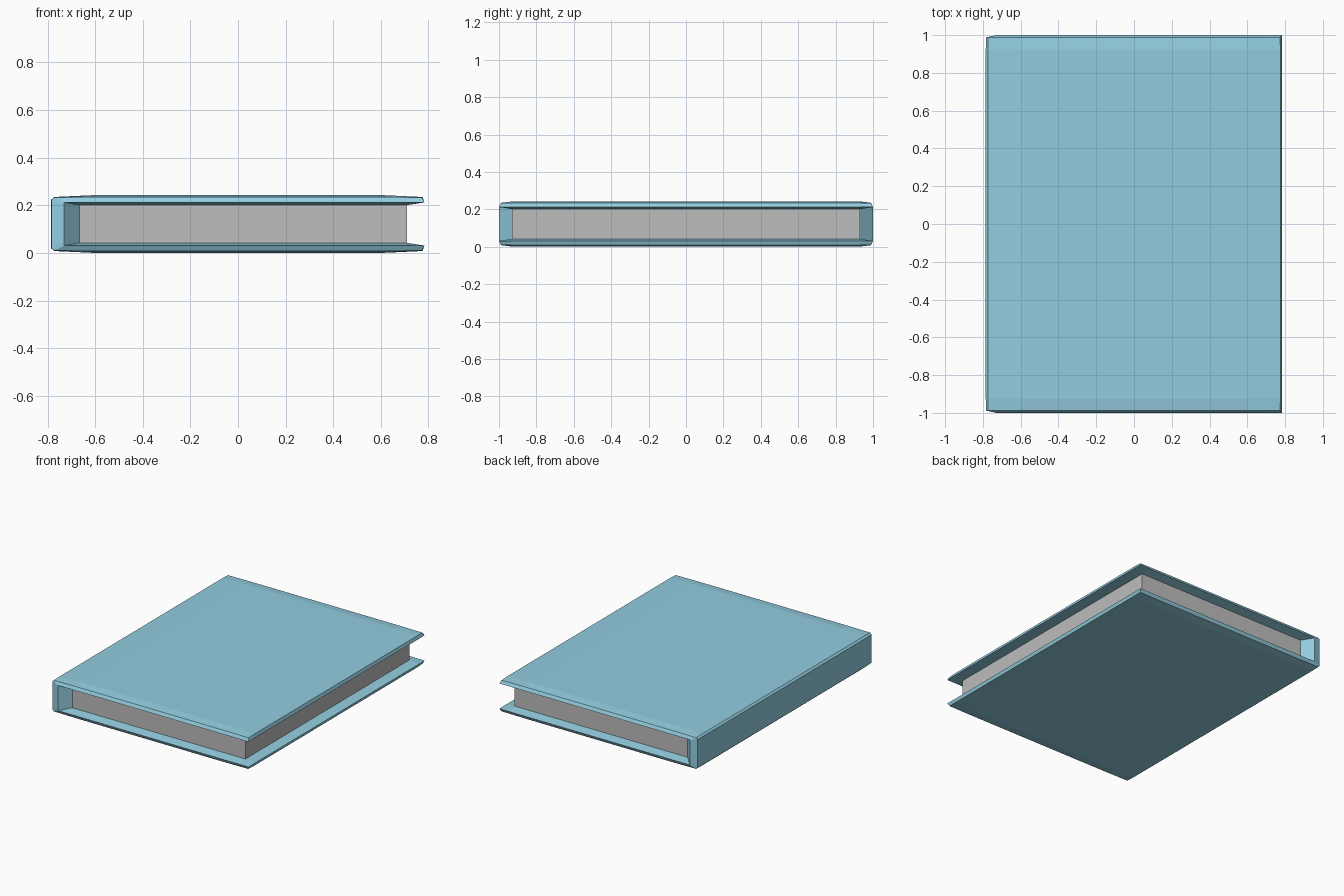
import bpy, bmesh

if "Cube" in bpy.data.objects:
    bpy.data.objects.remove(bpy.data.objects["Cube"])

H = 0.243  # total thickness of the book


def material(name, rgb):
    m = bpy.data.materials.new(name)
    m.diffuse_color = (*rgb, 1.0)
    m.use_nodes = True
    m.node_tree.nodes["Principled BSDF"].inputs["Base Color"].default_value = m.diffuse_color
    return m


def finish(name, bm, mat):
    bmesh.ops.recalc_face_normals(bm, faces=bm.faces[:])
    me = bpy.data.meshes.new(name)
    bm.to_mesh(me)
    bm.free()
    me.materials.append(mat)
    ob = bpy.data.objects.new(name, me)
    bpy.context.collection.objects.link(ob)
    return ob


def mirrored(chain):
    # lower half of the C profile, then its mirror image for the upper half
    return chain + [(x, H - z) for x, z in reversed(chain)]


blue = material("cover blue", (0.29, 0.61, 0.74))
grey = material("page grey", (0.51, 0.51, 0.51))

# Cover: C profile (fore edge to spine), outer and inner chains, at the ends and inside
outer_end = mirrored([(.773, .010), (.6, .008), (-.6, .008), (-.772, .010), (-.783, .020)])
inner_end = mirrored([(.783, .031), (.71, .031), (-.6, .031), (-.73, .031), (-.73, .045)])
outer_mid = mirrored([(.775, .008), (.6, .0), (-.6, .0), (-.772, .008), (-.785, .020)])
inner_mid = mirrored([(.783, .031), (.71, .042), (-.6, .042), (-.665, .042), (-.665, .055)])

bm = bmesh.new()
stations = []
for outer, inner, yo, yi in ((outer_end, inner_end, -.988, -1.0),
                             (outer_mid, inner_mid, -.925, -.93),
                             (outer_mid, inner_mid, .925, .93),
                             (outer_end, inner_end, .988, 1.0)):
    ring = [bm.verts.new((x, yo, z)) for x, z in outer]
    ring += [bm.verts.new((x, yi, z)) for x, z in reversed(inner)]
    stations.append(ring)
n = len(stations[0])
for a, b in zip(stations, stations[1:]):
    for i in range(n):
        j = (i + 1) % n
        bm.faces.new((a[i], a[j], b[j], b[i]))
# Rims at the head and tail of the cover
for ring in (stations[0], stations[-1]):
    for i in range(n // 2 - 1):
        bm.faces.new((ring[i], ring[i + 1], ring[n - 2 - i], ring[n - 1 - i]))
finish("cover", bm, blue)

# Page block
bm = bmesh.new()
bmesh.ops.create_cube(bm, size=1)
for v in bm.verts:
    v.co = (v.co.x * 1.376 + 0.022, v.co.y * 1.86, v.co.z * (H - 0.082) + H / 2)
finish("pages", bm, grey)
